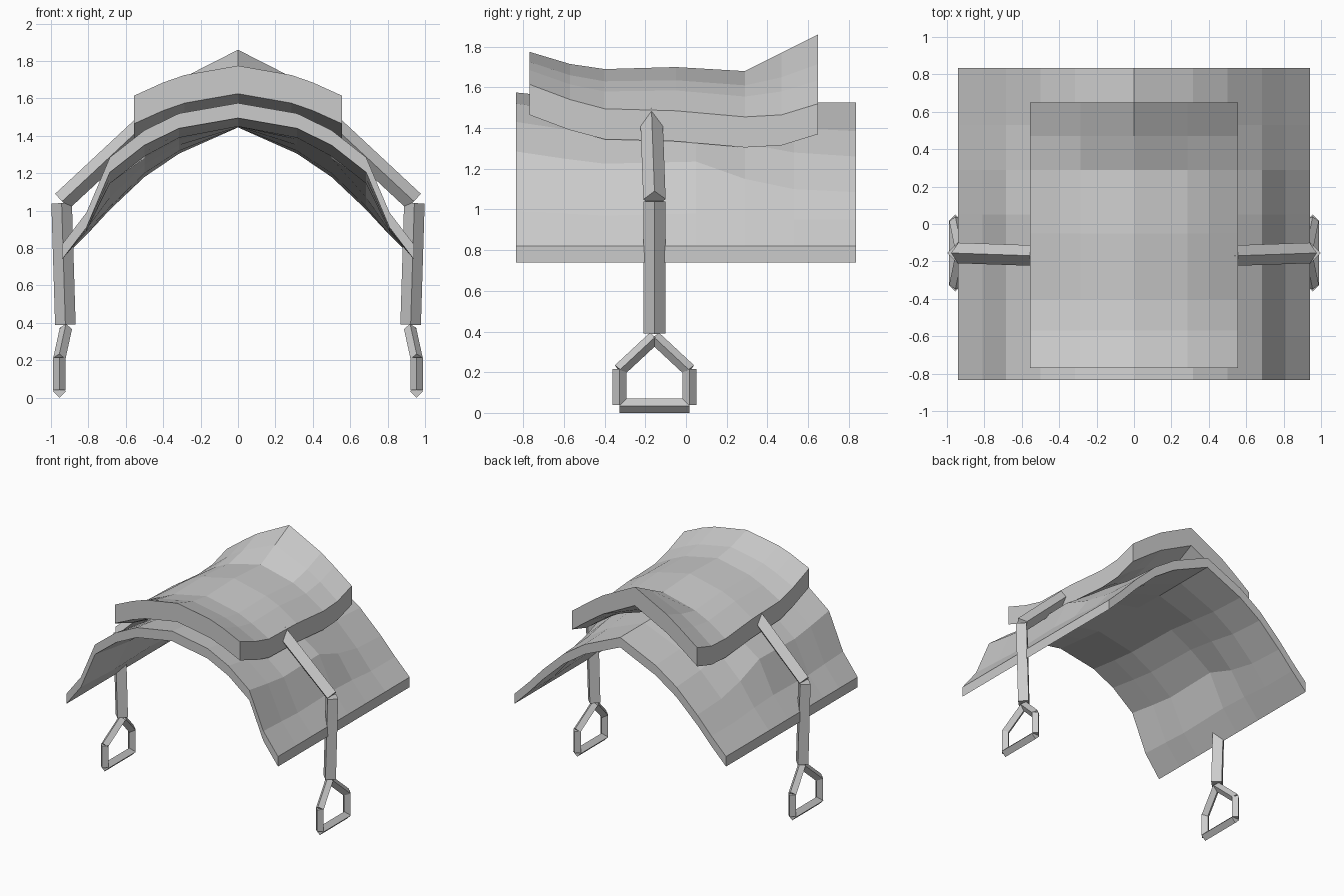
import bpy
import bmesh
from mathutils import Vector

default_cube = bpy.data.objects.get("Cube")
if default_cube:
    bpy.data.objects.remove(default_cube, do_unlink=True)

grey = bpy.data.materials.new("plain grey")
grey.use_nodes = True
grey.diffuse_color = (0.6, 0.6, 0.6, 1)
grey.node_tree.nodes["Principled BSDF"].inputs["Base Color"].default_value = (0.6, 0.6, 0.6, 1)


def finish(bm, name):
    """Turn a bmesh into a flat-shaded object."""
    bmesh.ops.recalc_face_normals(bm, faces=bm.faces[:])
    mesh = bpy.data.meshes.new(name)
    bm.to_mesh(mesh)
    bm.free()
    mesh.materials.append(grey)
    obj = bpy.data.objects.new(name, mesh)
    bpy.context.collection.objects.link(obj)
    return obj


def arched_sheet(name, half_xs, rows, thickness):
    """Loft symmetric arches (heights from the centre outwards) along y, then thicken downwards."""
    bm = bmesh.new()
    grid = []
    for y, heights in rows:
        half = list(zip(half_xs, heights))
        arch = [(-x, z) for x, z in reversed(half[1:])] + half
        grid.append([bm.verts.new((x, y, z)) for x, z in arch])
    for a, b in zip(grid, grid[1:]):
        for i in range(len(a) - 1):
            bm.faces.new((a[i], a[i + 1], b[i + 1], b[i]))
    result = bmesh.ops.extrude_face_region(bm, geom=bm.faces[:], use_keep_orig=True)
    lower = [v for v in result["geom"] if isinstance(v, bmesh.types.BMVert)]
    bmesh.ops.translate(bm, verts=lower, vec=(0, 0, -thickness))
    return finish(bm, name)


def diamond_bar(bm, start, end, radius, side):
    """Add a four-sided bar with one edge pair facing the side axis."""
    start, end = Vector(start), Vector(end)
    along = (end - start).normalized()
    u = along.cross(Vector(side)).normalized() * radius
    v = along.cross(u)
    corners = (u, v, -u, -v)
    a = [bm.verts.new(start + c) for c in corners]
    b = [bm.verts.new(end + c) for c in corners]
    for i in range(4):
        j = (i + 1) % 4
        bm.faces.new((a[i], a[j], b[j], b[i]))
    bm.faces.new(a[::-1])
    bm.faces.new(b)


def mirrored(obj):
    obj.modifiers.new("Mirror", "MIRROR").use_axis[0] = True


# Blanket: rounded arch with flared sides in front, tent shape at the back
arched_sheet("blanket", (0, .315, .5, .685, .81, .94), (
    (-.835, (1.575, 1.52, 1.43, 1.285, .99, .82)),
    (-.6, (1.55, 1.49, 1.395, 1.25, .98, .82)),
    (-.4, (1.53, 1.47, 1.37, 1.225, .97, .82)),
    (.05, (1.53, 1.46, 1.36, 1.235, .98, .82)),
    (.29, (1.525, 1.43, 1.325, 1.15, .97, .82)),
    (.53, (1.525, 1.4, 1.28, 1.1, .95, .82)),
    (.835, (1.525, 1.385, 1.26, 1.085, .95, .82)),
), .08)

# Seat: dipped in the middle, rising to a pointed ridge at the back
arched_sheet("seat", (0, .285, .4, .555), (
    (-.77, (1.775, 1.725, 1.685, 1.615)),
    (-.57, (1.715, 1.66, 1.615, 1.54)),
    (-.4, (1.69, 1.63, 1.58, 1.495)),
    (-.05, (1.7, 1.635, 1.585, 1.485)),
    (.29, (1.68, 1.61, 1.555, 1.455)),
    (.47, (1.77, 1.65, 1.58, 1.465)),
    (.65, (1.86, 1.715, 1.635, 1.52)),
), .15)

# Straps: a sloping upper piece and a hanging lower piece on each side
Y_AXIS, X_AXIS = (0, 1, 0), (1, 0, 0)
bm = bmesh.new()
diamond_bar(bm, (.5, -.17, 1.46), (.94, -.155, 1.05), .055, Y_AXIS)
mirrored(finish(bm, "upper_strap"))
bm = bmesh.new()
diamond_bar(bm, (.943, -.155, 1.04), (.923, -.155, .39), .055, Y_AXIS)
mirrored(finish(bm, "lower_strap"))

# Stirrups: two sloping shoulders, two posts and a foot bar
bm = bmesh.new()
middle, reach = -.155, .172
for sign in (-1, 1):
    y = middle + sign * reach
    diamond_bar(bm, (.92, middle, .37), (.955, y, .21), .033, X_AXIS)
    diamond_bar(bm, (.955, y, .215), (.955, y, .04), .034, X_AXIS)
diamond_bar(bm, (.955, middle - reach, .035), (.955, middle + reach, .035), .035, X_AXIS)
mirrored(finish(bm, "stirrup"))
